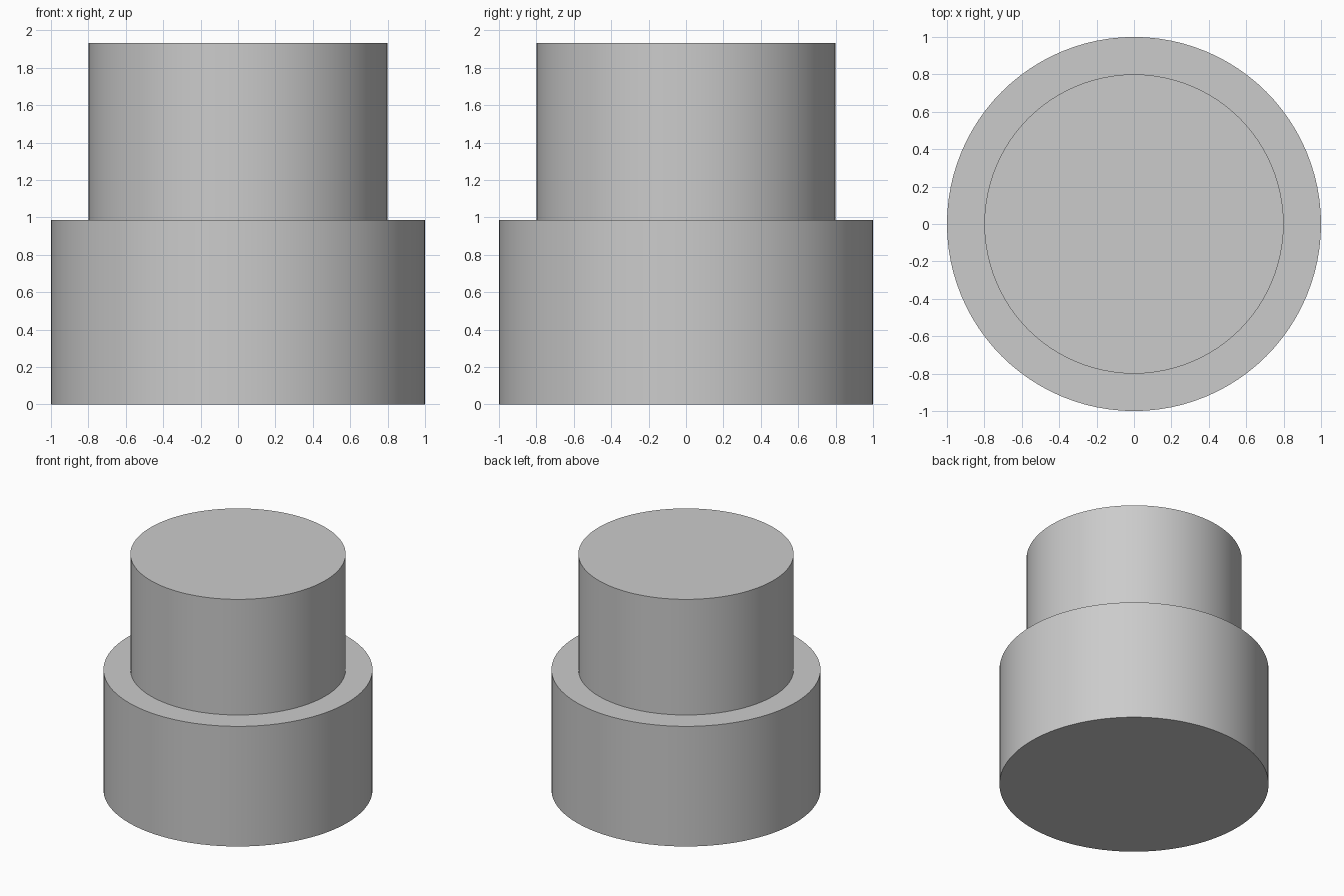
import bpy, bmesh, math

if "Cube" in bpy.data.objects:
    bpy.data.objects.remove(bpy.data.objects["Cube"])

SIDES = 96
# Half profile (radius, height) of the two-step round body
PROFILE = [(1.0, 0.0), (1.0, 0.985), (0.8, 0.985), (0.8, 1.933)]


def lathe(name, profile, sides):
    """Turn a half profile around z into a closed solid with flat end caps."""
    bm = bmesh.new()
    angles = [2 * math.pi * i / sides for i in range(sides)]
    rings = [[bm.verts.new((r * math.cos(a), r * math.sin(a), z)) for a in angles]
             for r, z in profile]
    for low, high in zip(rings, rings[1:]):
        for i in range(sides):
            j = (i + 1) % sides
            bm.faces.new((low[i], low[j], high[j], high[i]))
    bm.faces.new(rings[0][::-1])
    bm.faces.new(rings[-1])
    mesh = bpy.data.meshes.new(name)
    bm.to_mesh(mesh)
    bm.free()
    obj = bpy.data.objects.new(name, mesh)
    bpy.context.collection.objects.link(obj)
    return obj


# Wide base drum and narrower upper drum as one solid
body = lathe("stepped_cylinder", PROFILE, SIDES)
bpy.context.view_layer.objects.active = body
body.select_set(True)
bpy.ops.object.shade_smooth_by_angle(angle=math.radians(30))
